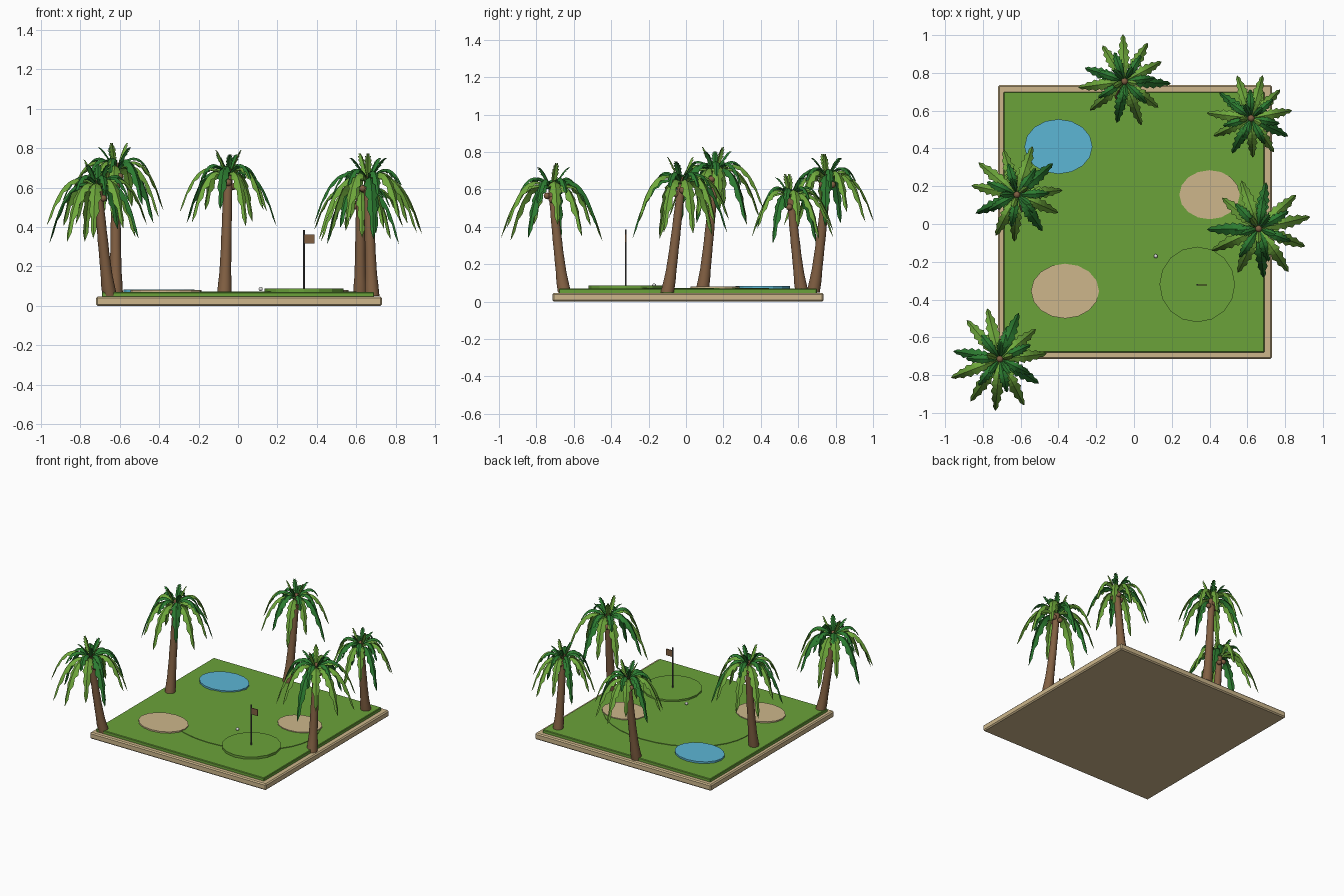
import bpy, bmesh, math, random
from mathutils import Vector

if "Cube" in bpy.data.objects:
    bpy.data.objects.remove(bpy.data.objects["Cube"])

random.seed(4)


def mat(name, r, g, b):
    m = bpy.data.materials.new(name)
    m.diffuse_color = (r, g, b, 1)
    m.use_nodes = True
    m.node_tree.nodes["Principled BSDF"].inputs["Base Color"].default_value = m.diffuse_color
    return m


GRASS = mat("grass green", 0.145, 0.36, 0.042)
SAND = mat("sand", 0.61, 0.47, 0.26)
WATER = mat("water blue", 0.107, 0.468, 0.66)
BARK = mat("bark brown", 0.22, 0.115, 0.055)
LEAF_L = mat("light leaf green", 0.16, 0.40, 0.045)
LEAF_D = mat("dark leaf green", 0.025, 0.20, 0.03)
METAL = mat("dark metal", 0.08, 0.08, 0.08)
WHITE = mat("ball white", 0.75, 0.75, 0.75)


def finish(bm, name, mats, recalc=True):
    if recalc:
        bmesh.ops.recalc_face_normals(bm, faces=bm.faces)
    me = bpy.data.meshes.new(name)
    bm.to_mesh(me)
    bm.free()
    for m in mats:
        me.materials.append(m)
    ob = bpy.data.objects.new(name, me)
    bpy.context.collection.objects.link(ob)
    return ob


def box(name, x0, x1, y0, y1, z0, z1, m, bevel=0):
    bm = bmesh.new()
    bmesh.ops.create_cube(bm, size=1)
    for v in bm.verts:
        v.co = ((x0 + x1) / 2 + v.co.x * (x1 - x0),
                (y0 + y1) / 2 + v.co.y * (y1 - y0),
                (z0 + z1) / 2 + v.co.z * (z1 - z0))
    if bevel:
        bmesh.ops.bevel(bm, geom=bm.edges[:], offset=bevel, segments=1, affect='EDGES')
    return finish(bm, name, [m])


def disc(name, x, y, rx, ry, z0, z1, n, m):
    bm = bmesh.new()
    bmesh.ops.create_cone(bm, cap_ends=True, segments=n, radius1=1, radius2=1, depth=1)
    for v in bm.verts:
        v.co = (x + v.co.x * rx, y + v.co.y * ry, z1 if v.co.z > 0 else z0)
    return finish(bm, name, [m])


# ground slab and course features
box("sand_base", -0.72, 0.73, -0.715, 0.735, 0.0, 0.047, SAND, 0.008)
box("grass_slab", -0.69, 0.69, -0.68, 0.70, 0.04, 0.07, GRASS, 0.004)
disc("fairway", 0.05, 0.005, 0.55, 0.44, 0.06, 0.074, 32, GRASS)
disc("putting_green", 0.335, -0.32, 0.20, 0.20, 0.06, 0.087, 16, GRASS)
disc("pond", -0.40, 0.41, 0.18, 0.145, 0.06, 0.083, 16, WATER)
disc("front_bunker", -0.365, -0.355, 0.18, 0.145, 0.06, 0.080, 16, SAND)
disc("back_bunker", 0.40, 0.155, 0.16, 0.13, 0.06, 0.080, 16, SAND)

# flag and ball
disc("flag_pole", 0.335, -0.322, 0.0045, 0.0045, 0.08, 0.385, 8, METAL)
box("flag", 0.337, 0.387, -0.325, -0.319, 0.315, 0.362, BARK)
bm = bmesh.new()
bmesh.ops.create_uvsphere(bm, u_segments=10, v_segments=7, radius=0.011)
bmesh.ops.translate(bm, verts=bm.verts, vec=(0.115, -0.17, 0.086))
ball = finish(bm, "ball", [WHITE])
ball.data.shade_smooth()


def frond(bm, centre, ang, reach, rise, drop, half, mi):
    """Folded leaf with a saw-toothed edge, following an arched midrib."""
    out = Vector((math.cos(ang), math.sin(ang), 0))
    side = Vector((-math.sin(ang), math.cos(ang), 0))

    def mid(t):
        r = 0.01 + (reach - 0.01) * (1.25 * t - 0.25 * t * t)
        return centre + out * r + Vector((0, 0, rise * t - drop * t * t))

    n, rows = 13, []
    for i in range(n):
        t = i / (n - 1)
        p = mid(t)
        tan = (mid(t + 0.01) - mid(t - 0.01)).normalized()
        nor = tan.cross(side)
        w = half * (0.12 + 0.88 * math.sin(math.pi * t ** 0.85) ** 0.8) if i < n - 1 else 0.001
        w *= 1.0 if i % 2 else 0.66
        fwd = tan * (0.012 if i % 2 else 0)
        rows.append([bm.verts.new(p + fwd + side * s * w - nor * abs(s) * w * 0.55)
                     if s else bm.verts.new(p) for s in (-0.9, 0, 0.9)])
    for a, b in zip(rows, rows[1:]):
        for k in (0, 1):
            f = bm.faces.new((a[k], b[k], b[k + 1], a[k + 1]))
            f.material_index = mi


def palm(label, base, crown, reach, start):
    b, c = Vector((*base, 0.05)), Vector(crown)

    # ringed, leaning trunk
    bm = bmesh.new()
    rings, n, sides = [], 11, 10
    for i in range(n):
        t = i / (n - 1)
        bend = t ** 0.8
        p = Vector((b.x + (c.x - b.x) * bend, b.y + (c.y - b.y) * bend, b.z + (c.z - b.z) * t))
        r = 0.021 + 0.009 * (1 - t) + 0.007 * max(0, 1 - 4 * t) + (0.001 if i % 2 else 0)
        rings.append([bm.verts.new(p + Vector((math.cos(a), math.sin(a), 0)) * r)
                      for a in (2 * math.pi * k / sides for k in range(sides))])
    for r0, r1 in zip(rings, rings[1:]):
        for k in range(sides):
            f = bm.faces.new((r0[k], r0[k - 1], r1[k - 1], r1[k]))
            f.smooth = True
    bm.faces.new(rings[0])
    bm.faces.new(rings[-1])
    finish(bm, label + "_trunk", [BARK])

    # crown: hanging ring, middle ring, upright leaves
    bm = bmesh.new()
    s = reach / 0.26
    a0 = math.radians(start)
    for i in range(11):
        k = 1.0 if i == 0 else random.uniform(0.88, 1.02)
        rise = 0.20 + 0.08 * (i % 2)
        tip = -(0.26 - 0.07 * (i % 2)) * random.uniform(0.9, 1.05)
        jit = 0 if i == 0 else random.uniform(-0.08, 0.08)
        frond(bm, c, a0 + i * math.tau / 11 + jit, reach * k, rise * s,
              (rise - tip) * s, 0.038 * s, 1 if i % 3 == 2 else 0)
    for i in range(7):
        frond(bm, c + Vector((0, 0, 0.012)), a0 + 0.3 + i * math.tau / 7, 0.17 * s,
              0.22 * s, (0.25 + 0.05 * (i % 2)) * s, 0.030 * s, 1)
    for i in range(5):
        frond(bm, c + Vector((0, 0, 0.012)), a0 + 0.7 + i * math.tau / 5,
              (0.085 - 0.02 * (i % 2)) * s, 0.19 * s, (0.09 - 0.02 * (i % 2)) * s,
              0.021 * s, 0 if i % 2 else 1)
    finish(bm, label + "_fronds", [LEAF_L, LEAF_D], False)

    # coconuts under the crown, and the bud on top
    bm = bmesh.new()
    spots = [(0.028, a0 + k * math.tau / 4, -0.035 - 0.02 * (k % 2), 0.018) for k in range(4)]
    for r, a, dz, rad in spots + [(0, 0, 0.022, 0.018)]:
        vs = bmesh.ops.create_icosphere(bm, subdivisions=2, radius=rad)["verts"]
        bmesh.ops.translate(bm, verts=vs, vec=c + Vector((r * math.cos(a), r * math.sin(a), dz)))
    nuts = finish(bm, label + "_coconuts", [BARK])
    nuts.data.shade_smooth()


palm("back_palm", (-0.07, 0.68), (-0.05, 0.755, 0.66), 0.25, 92)
palm("back_right_palm", (0.62, 0.62), (0.62, 0.56, 0.56), 0.235, 75)
palm("right_palm", (0.68, -0.10), (0.66, -0.025, 0.63), 0.28, 13)
palm("left_palm", (-0.62, 0.085), (-0.62, 0.155, 0.69), 0.265, 140)
palm("front_left_palm", (-0.65, -0.65), (-0.71, -0.715, 0.60), 0.275, -95)
